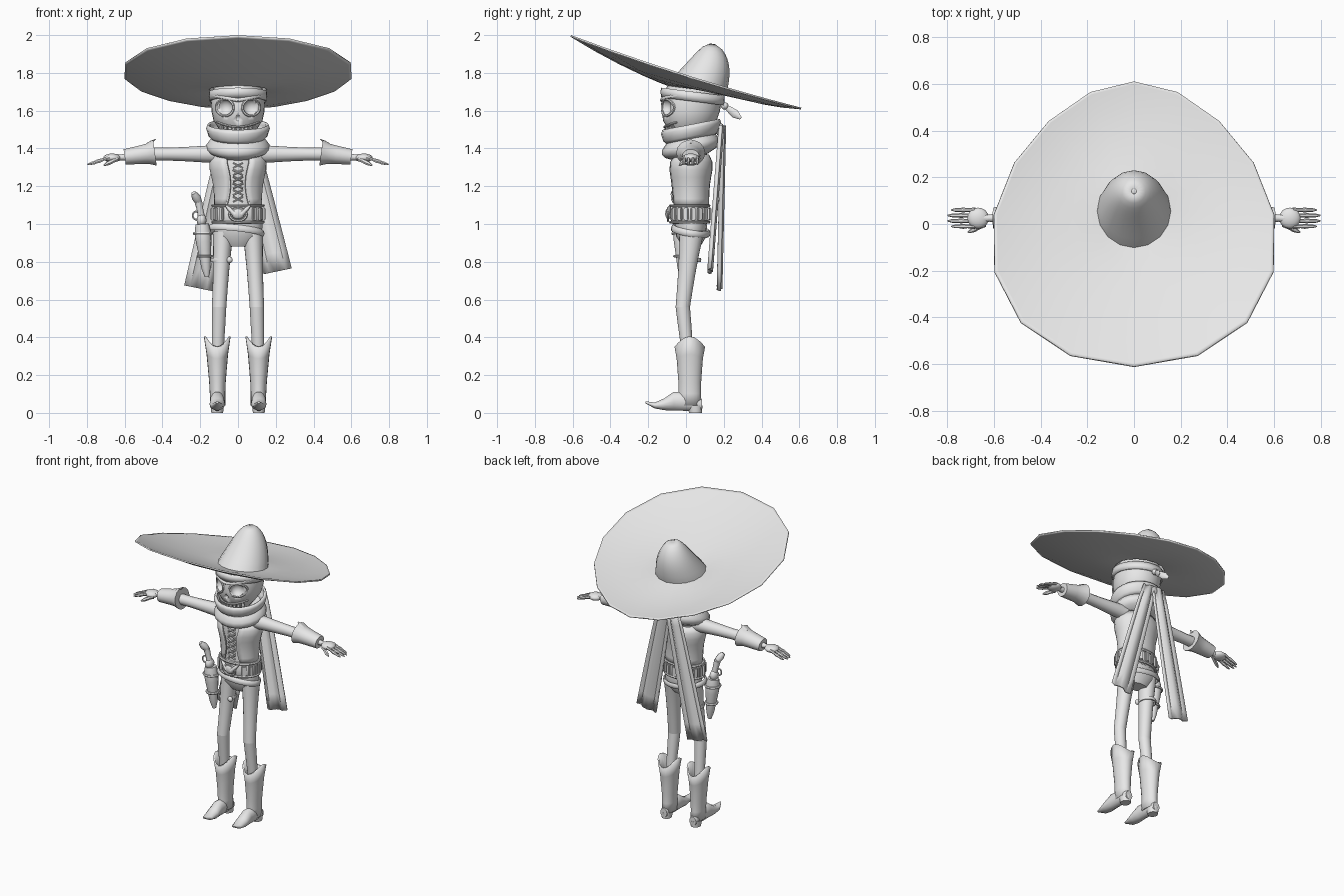
import bpy, bmesh
from math import sin, cos, pi, radians, sqrt
from mathutils import Vector, Matrix

if "Cube" in bpy.data.objects:
    bpy.data.objects.remove(bpy.data.objects["Cube"])

colour = (.8, .8, .8, 1)
grey = bpy.data.materials.new("plain_grey")
grey.use_nodes = True
grey.diffuse_color = colour
grey.node_tree.nodes["Principled BSDF"].inputs["Base Color"].default_value = colour


def finish(name, bm, mirror=False, thickness=0):
    bmesh.ops.recalc_face_normals(bm, faces=bm.faces)
    mesh = bpy.data.meshes.new(name)
    bm.to_mesh(mesh)
    bm.free()
    mesh.materials.append(grey)
    ob = bpy.data.objects.new(name, mesh)
    bpy.context.collection.objects.link(ob)
    bpy.ops.object.select_all(action='DESELECT')
    ob.select_set(True)
    bpy.context.view_layer.objects.active = ob
    bpy.ops.object.shade_smooth_by_angle(angle=radians(45))
    if thickness:
        solidify = ob.modifiers.new("thickness", 'SOLIDIFY')
        solidify.thickness = thickness
        solidify.offset = 0
    if mirror:
        ob.modifiers.new("mirror", 'MIRROR')
    return ob


def turns(count, start=0.0):
    return [start + 2 * pi * i / count for i in range(count)]


def steps(count):
    return [i / (count - 1) for i in range(count)]


def loft(name, rings, closed=True, caps=True, loop=False, **finish_args):
    """Skin a row of cross-sections."""
    bm = bmesh.new()
    rows = [[bm.verts.new(p) for p in ring] for ring in rings]
    count = len(rows[0])
    pairs = list(zip(rows, rows[1:]))
    if loop:
        pairs.append((rows[-1], rows[0]))
    for a, b in pairs:
        for i in range(count if closed else count - 1):
            j = (i + 1) % count
            bm.faces.new((a[i], a[j], b[j], b[i]))
    if caps and closed and not loop:
        bm.faces.new(rows[0])
        bm.faces.new(rows[-1])
    return finish(name, bm, **finish_args)


def stack(name, low, high, radii, depth=1, taper=0, tilt=0, rise=0, sides=20, **loft_args):
    """Level oval rings, evenly spaced from low to high."""
    rings = []
    for t, r in zip(steps(len(radii)), radii):
        centre = Vector(low).lerp(Vector(high), t)
        side = r * (depth + taper * t)
        rings.append([centre + Vector((r * cos(a), side * sin(a),
                                       tilt * side * sin(a) + rise * t ** 4 * cos(a) ** 2))
                      for a in turns(sides)])
    return loft(name, rings, **loft_args)


def sweep(name, path, radii, sides=8, flat=(1, 1), loop=False, **loft_args):
    """Tube along a path, with one radius or one for each point."""
    points = [Vector(p) for p in path]
    last = len(points) - 1
    if isinstance(radii, float):
        radii = [radii] * len(points)
    rings, turn, old = [], None, None
    for i, p in enumerate(points):
        before = points[i - 1] if i or loop else p
        after = points[(i + 1) % len(points)] if i < last or loop else p
        way = (after - before).normalized()
        turn = old.rotation_difference(way) @ turn if old else way.to_track_quat('Z', 'Y')
        old = way
        rings.append([p + turn @ Vector((radii[i] * flat[0] * cos(a), radii[i] * flat[1] * sin(a), 0))
                      for a in turns(sides)])
    return loft(name, rings, loop=loop, **loft_args)


def limb(name, start, end, radii, **sweep_args):
    """Straight tube whose radii are evenly spaced."""
    path = [Vector(start).lerp(Vector(end), t) for t in steps(len(radii))]
    return sweep(name, path, radii, **sweep_args)


def hoop(name, centre, rx, ry, radius, lean=0, **sweep_args):
    """Level closed band, leaning with x and y."""
    path = [Vector(centre) + Vector((rx * cos(a), ry * sin(a), lean * (cos(a) + sin(a))))
            for a in turns(24)]
    return sweep(name, path, radius, loop=True, **sweep_args)


def upright_hoop(name, centre, rx, rz, radius, **sweep_args):
    path = [Vector(centre) + Vector((rx * cos(a), 0, rz * sin(a))) for a in turns(16)]
    return sweep(name, path, radius, sides=6, loop=True, **sweep_args)


def ball(name, place, size, **finish_args):
    bm = bmesh.new()
    bmesh.ops.create_uvsphere(bm, u_segments=16, v_segments=10, radius=1,
                              matrix=Matrix.Translation(place) @ Matrix.Diagonal((*size, 1)))
    return finish(name, bm, **finish_args)


def box(name, place, size, turn):
    bm = bmesh.new()
    bmesh.ops.create_cube(bm, size=1, matrix=Matrix.Translation(place) @
                          Matrix.Rotation(turn, 4, 'Z') @ Matrix.Diagonal((*size, 1)))
    bmesh.ops.bevel(bm, geom=bm.edges[:], offset=min(size) / 4, segments=2, affect='EDGES')
    return finish(name, bm)


# Hat: sixteen-sided brim, wider and higher at the front, with a leaning crown
angles = turns(16, pi / 2)
rim = []
for a in angles:
    y = .61 * sin(a) + .04 * cos(a) ** 4
    rim.append(Vector((.6 * cos(a) * (1 - .2 * sin(a)), y, 1.785 - .315 * y + .05 * y * y)))
crown = []
for t in steps(12):
    r = .155 * sqrt(1.005 - t)
    centre = Vector((0, .055 + .085 * sin(t * pi / 2), 1.715 + .235 * t))
    crown.append([centre + r * Vector((cos(a), sin(a), -.14 * sin(a))) for a in angles])
brim = [[c.lerp(e, t) - Vector((0, 0, .06 * t * (1 - t))) for c, e in zip(crown[0], rim)]
        for t in (1, .97, .75, .5, .25, .1)]
loft("hat", brim + crown, thickness=.009, caps=False)
ball("hat_tip", (0, .14, 1.944), (.02, .02, .008))

# Skull with carved eye sockets and nose
head = stack("head", (0, .01, 1.455), (0, .04, 1.735), (.06, .1, .13, .14, .143, .138, .125),
             depth=1.1, sides=28)
cutters = [ball("socket_cutter", (.07, -.11, 1.617), (.044, .04, .043), mirror=True),
           ball("nose_cutter", (0, -.135, 1.56), (.014, .025, .018))]
for cutter in cutters:
    carve = head.modifiers.new("carve", 'BOOLEAN')
    carve.object = cutter
    carve.operation = 'DIFFERENCE'
    cutter.hide_render = True
    cutter.hide_set(True)


def on_face(x, z, width=.142):
    return Vector((x, .028 - 1.1 * width * sqrt(1 - (x / width) ** 2), z))


sweep("eye_rim", [on_face(.07 + .046 * cos(a), 1.617 + .045 * sin(a)) for a in turns(20)], .007,
      sides=6, loop=True, mirror=True)
sweep("brow", [on_face(.13 * t, 1.655 + .025 * t) for t in steps(6)], .01, mirror=True)
for t in steps(9):
    x = .17 * (t - .5)
    box("tooth", on_face(x, 1.497 + 1.6 * x * x, width=.123), (.018, .016, .026), turn=x * 8)
sweep("upper_lip", [on_face(.22 * (t - .5), 1.514 + .1 * (t - .5) ** 2, width=.13) for t in steps(9)],
      .006, sides=6)

# Headband with its knot at the back
stack("headband", (0, .035, 1.65), (0, .035, 1.7), (.145, .149, .147), depth=1.1, tilt=-.13,
      sides=28, caps=False, thickness=.012)
knot = Vector((0, .205, 1.625))
ball("headband_knot", knot, (.022, .02, .02))
for side in (-1, 1):
    limb("headband_tail", knot, (side * .035, .29, 1.56), (.01, .018, .023, .008), flat=(.4, 1))

# Neck scarf in two folds, with two long tails behind
stack("scarf_lower_fold", (0, .025, 1.355), (0, .025, 1.465), (.1, .15, .168, .167, .15, .13),
      depth=.91, tilt=.2)
stack("scarf_upper_fold", (0, .027, 1.45), (0, .027, 1.525), (.13, .15, .156, .162, .155),
      depth=.94, tilt=.2, caps=False, thickness=.014)
ball("scarf_knot", (0, .18, 1.5), (.05, .025, .035))


def scarf_tail(name, side, back, slant, drop):
    rings = []
    for t in steps(9):
        width = .09 + .055 * sqrt(t)
        rings.append([(side * (.03 + .18 * t + width * u), back - slant * t + .012 * cos(3 * pi * u),
                       1.52 - drop * t + .03 * t * u) for u in (-.5, -.3, -.1, .1, .3, .5)])
    loft(name, rings, closed=False, thickness=.012)


scarf_tail("scarf_tail_left", side=1, back=.19, slant=.06, drop=.77)
scarf_tail("scarf_tail_right", side=-1, back=.2, slant=.02, drop=.86)

# Shirt, open vest and crossed laces
stack("shirt", (0, .022, 1.09), (0, .03, 1.42), (.11, .107, .11, .12, .114, .08), depth=.78)
vest = []
for t in steps(8):
    r = .12 + .025 * sin(pi * t ** 3)
    gap = radians(20 + 12 * (2 * t - 1) ** 2)
    arc = [gap - pi / 2 + 2 * (pi - gap) * u for u in steps(25)]
    vest.append([(r * cos(a), .022 + .78 * r * sin(a), 1.095 + .27 * t) for a in arc])
loft("vest", vest, closed=False, thickness=.014)
sweep("vest_trim", [ring[0] for ring in vest], .007, sides=6, mirror=True)
for t in steps(6):
    z = 1.13 + .18 * t
    for side in (-1, 1):
        sweep("shirt_lace", [(-side * .026, -.067, z - .013), (0, -.073, z),
                             (side * .026, -.067, z + .013)], .006, sides=6)

# Arms, flared gauntlets and bony hands
limb("arm", (.08, .03, 1.37), (.47, .025, 1.37), (.05, .044, .038, .034, .035), sides=12, mirror=True)
limb("gauntlet", (.44, .025, 1.377), (.6, .025, 1.355), (.07, .055, .05, .046, .042), sides=14,
     flat=(1.1, 1), mirror=True)
limb("gauntlet_point", (.48, .025, 1.42), (.435, .025, 1.45), (.024, .018, .003), flat=(1, .4), mirror=True)
limb("wrist", (.59, .025, 1.355), (.65, .025, 1.35), (.02, .015, .022), mirror=True)
ball("palm", (.667, .025, 1.35), (.046, .045, .023), mirror=True)
knuckles = (.011, .009, .008, .011, .008, .008, .003)
for t in steps(4):
    y = .07 * t - .01
    limb("finger", (.68, y, 1.353), (.8 - 15 * (y - .025) ** 2, y, 1.315), knuckles, sides=6, mirror=True)
limb("thumb", (.64, 0, 1.345), (.71, -.036, 1.31), (.014, .011, .012, .004), sides=6, mirror=True)

# Hips and slightly bent legs
stack("hips", (0, .03, .88), (0, .022, 1.1), (.07, .124, .13, .124, .12), depth=.65)
knee = (.1, -.017, .56)
stack("thigh", (.078, .03, .96), knee, (.055, .048, .043, .04, .038), depth=1.2, taper=-.2, mirror=True)
stack("shin", knee, (.108, .01, .3), (.038, .036, .033, .032), mirror=True)

# Boots with peaked tops, heels and turned-up toes
stack("boot_shaft", (.108, .02, .04), (.11, .02, .35), (.036, .036, .039, .045, .052, .066),
      depth=1.6, taper=-.45, rise=.055, caps=False, thickness=.01, mirror=True)
tops = (.07, .1, .11, .113, .078, .055, .062)
widths = (.025, .036, .037, .038, .041, .032, .006)
foot = []
for t, top, width in zip(steps(7), tops, widths):
    sole = .01 + .04 * t ** 6
    foot.append([(.11 + width * cos(a), .085 - .3 * t, (top + sole + (top - sole) * sin(a)) / 2)
                 for a in turns(14)])
loft("boot_foot", foot, mirror=True)
stack("boot_heel", (.11, .05, 0), (.11, .048, .04), (.031, .036), depth=1.1, mirror=True)

# Cartridge belt with its buckle
stack("belt", (0, .02, 1), (0, .02, 1.1), (.12, .134, .133, .132, .12), depth=.76, sides=24)
for z in (1.01, 1.097):
    hoop("belt_edge", (0, .02, z), .134, .102, .008, sides=6)
for i in range(2, 17):
    a = radians(20 * i - 90)
    box("cartridge_pouch", (.137 * cos(a), .02 + .105 * sin(a), 1.053), (.019, .028, .07), turn=a)
ball("buckle", (0, -.093, 1.055), (.034, .017, .03))
limb("buckle_horn", (.015, -.095, 1.05), (.068, -.085, 1.1), (.016, .014, .01, .003), mirror=True)
upright_hoop("buckle_ring", (0, -.095, 1.05), .045, .033, .007)

# Slanted gun belt, holster and pistol on the right hip
hoop("gun_belt", (-.01, .025, .965), .142, .096, .018, lean=-.015, flat=(.45, 1))
limb("holster", (-.19, -.025, 1), (-.165, -.02, .72), (.036, .045, .042, .036, .03, .025, .012), sides=12)
hoop("holster_top_band", (-.186, -.024, .95), .046, .046, .008, sides=6)
hoop("holster_low_band", (-.176, -.024, .83), .036, .036, .008, sides=6)
ball("pistol_drum", (-.193, -.03, 1.02), (.026, .034, .035))
bend = (-.21, -.04, 1.12)
limb("pistol_grip", (-.19, -.03, 1.02), bend, (.022, .018, .021))
limb("pistol_butt", bend, (-.235, -.07, 1.165), (.02, .024, .014))
upright_hoop("pistol_guard", (-.22, -.04, 1.045), .02, .022, .005)
hoop("leg_strap", (-.09, .022, .81), .05, .053, .012, sides=6, flat=(.5, 1))
ball("leg_strap_knot", (-.045, -.02, .81), (.017, .014, .017))
